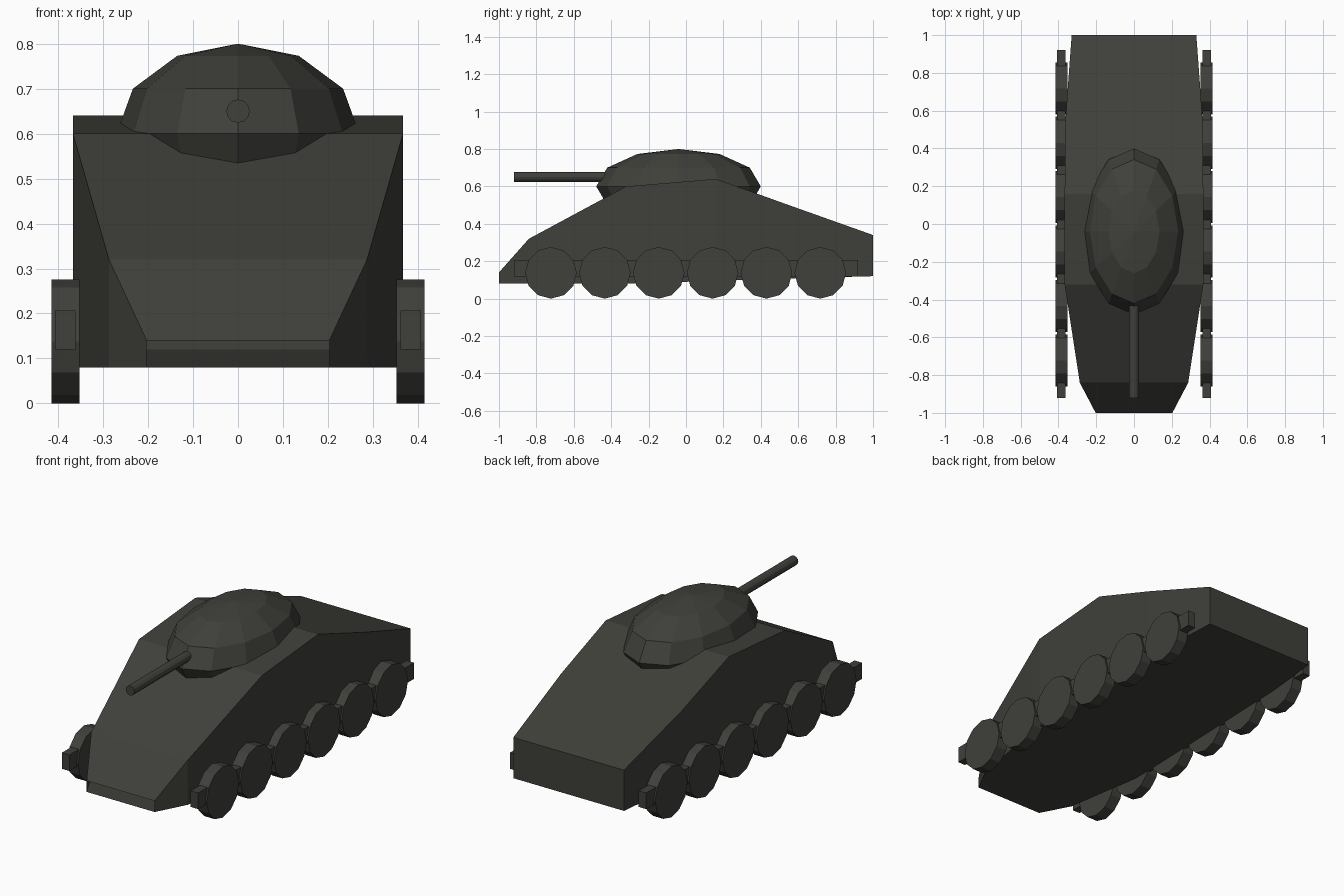
import bpy, bmesh
from math import pi
from mathutils import Matrix

if "Cube" in bpy.data.objects:
    bpy.data.objects.remove(bpy.data.objects["Cube"])


def add_object(name, bm):
    mesh = bpy.data.meshes.new(name)
    bm.normal_update()
    bm.to_mesh(mesh)
    bm.free()
    obj = bpy.data.objects.new(name, mesh)
    bpy.context.collection.objects.link(obj)
    return obj


def cylinder(name, radius, depth, segments, matrix):
    bm = bmesh.new()
    bmesh.ops.create_cone(bm, cap_ends=True, segments=segments, radius1=radius,
                          radius2=radius, depth=depth, matrix=matrix)
    return add_object(name, bm)


def box(name, size, center):
    bm = bmesh.new()
    bmesh.ops.create_cube(bm, size=1, matrix=Matrix.Translation(center)
                          @ Matrix.Diagonal((*size, 1)))
    return add_object(name, bm)


# Hull: lofted rectangular sections (y, half width, bottom, top), nose left open
sections = [
    (-1.00, 0.203, 0.08, 0.14),
    (-0.84, 0.287, 0.08, 0.32),
    (-0.32, 0.367, 0.08, 0.60),
    (0.16, 0.367, 0.095, 0.64),
    (0.55, 0.363, 0.108, 0.50),
    (1.00, 0.33, 0.12, 0.34),
]
bm = bmesh.new()
rings = [[bm.verts.new(p) for p in ((-w, y, b), (w, y, b), (w, y, t), (-w, y, t))]
         for y, w, b, t in sections]
for r1, r2 in zip(rings, rings[1:]):
    for i in range(4):
        j = (i + 1) % 4
        bm.faces.new((r1[i], r2[i], r2[j], r1[j]))
bm.faces.new(rings[-1])
bmesh.ops.recalc_face_normals(bm, faces=bm.faces)
add_object("hull", bm)

# Turret: low-poly ellipsoid sunk into the deck
bm = bmesh.new()
bmesh.ops.create_uvsphere(bm, u_segments=12, v_segments=6, radius=1,
                          matrix=Matrix.Translation((0, -0.04, 0.6))
                          @ Matrix.Diagonal((0.27, 0.44, 0.2, 1)))
add_object("turret", bm)

# Gun barrel
cylinder("gun_barrel", 0.026, 0.56, 12,
         Matrix.Translation((0, -0.64, 0.65)) @ Matrix.Rotation(pi / 2, 4, 'X'))

# Road wheels and the bar running through them on each side
for side, s in (("left", -1), ("right", 1)):
    box(f"{side}_track_bar", (0.045, 1.84, 0.087), (s * 0.384, 0, 0.163))
    for i in range(6):
        cylinder(f"{side}_wheel_{i + 1}", 0.138, 0.062, 12,
                 Matrix.Translation((s * 0.384, -0.722 + i * 0.288, 0.138))
                 @ Matrix.Rotation(pi / 2, 4, 'Y'))

# Dark armour colour on every part
mat = bpy.data.materials.new("dark_armour")
mat.diffuse_color = (0.05, 0.05, 0.043, 1)
mat.use_nodes = True
mat.node_tree.nodes["Principled BSDF"].inputs["Base Color"].default_value = mat.diffuse_color
for obj in bpy.context.collection.objects:
    obj.data.materials.append(mat)
